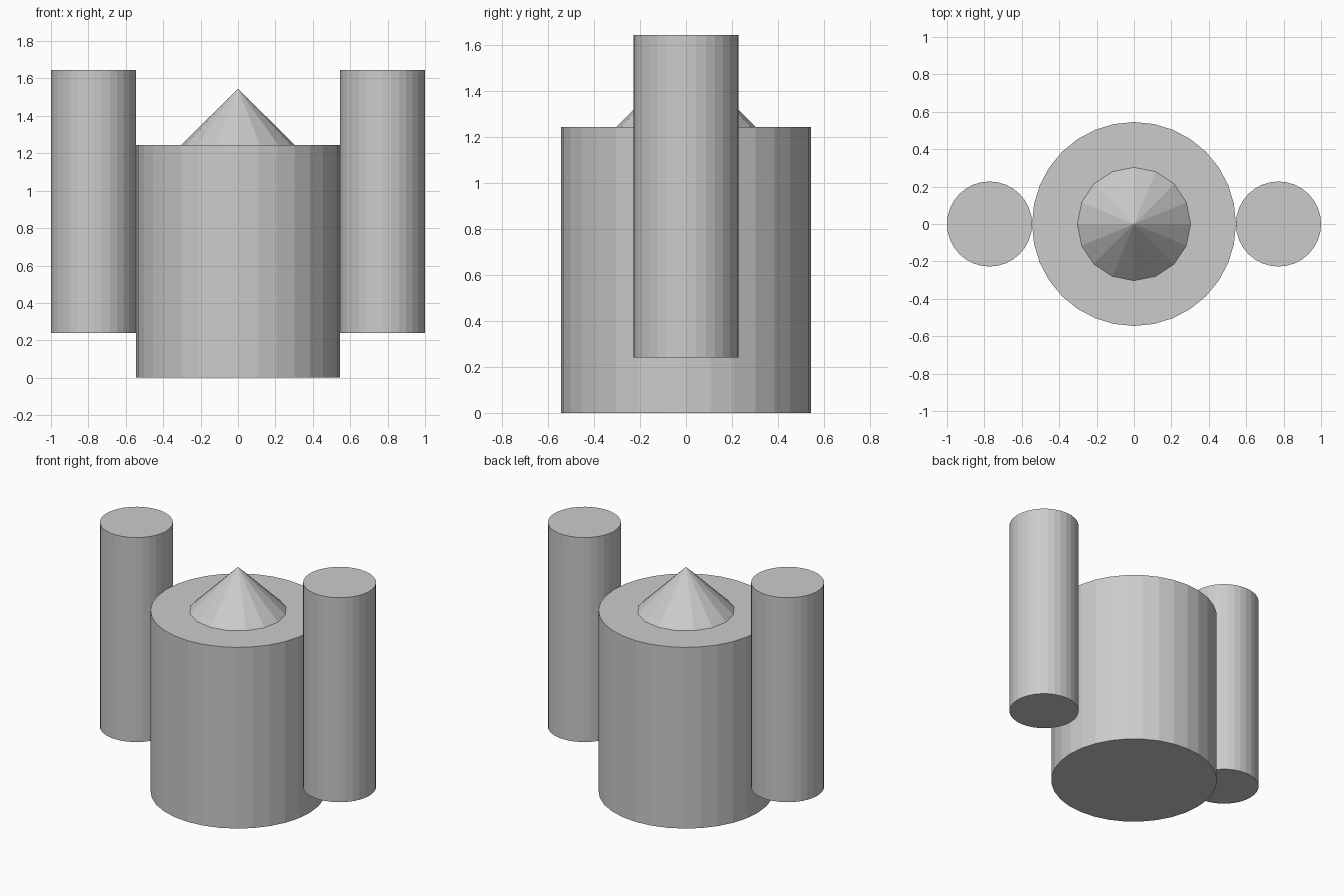
import bpy

if "Cube" in bpy.data.objects:
    bpy.data.objects.remove(bpy.data.objects["Cube"])

BODY_R, BODY_TOP = 0.545, 1.245
SIDE_R, SIDE_BOTTOM, SIDE_TOP = 0.2275, 0.24, 1.645
CONE_R, CONE_TOP = 0.303, 1.545


def frustum(name, x, z0, z1, r1, r2, sides):
    """Upright flat-shaded cylinder or cone between two heights."""
    bpy.ops.mesh.primitive_cone_add(
        vertices=sides, radius1=r1, radius2=r2, depth=z1 - z0,
        location=(x, 0, (z0 + z1) / 2))
    bpy.context.object.name = name


# Central body
frustum("main_body", 0, 0, BODY_TOP, BODY_R, BODY_R, 32)

# Pointed cap on the body
frustum("cone_cap", 0, BODY_TOP, CONE_TOP, CONE_R, 0, 16)

# Raised cylinders touching each side
for side, label in ((-1, "left"), (1, "right")):
    frustum(f"{label}_side_cylinder", side * (BODY_R + SIDE_R),
            SIDE_BOTTOM, SIDE_TOP, SIDE_R, SIDE_R, 32)
